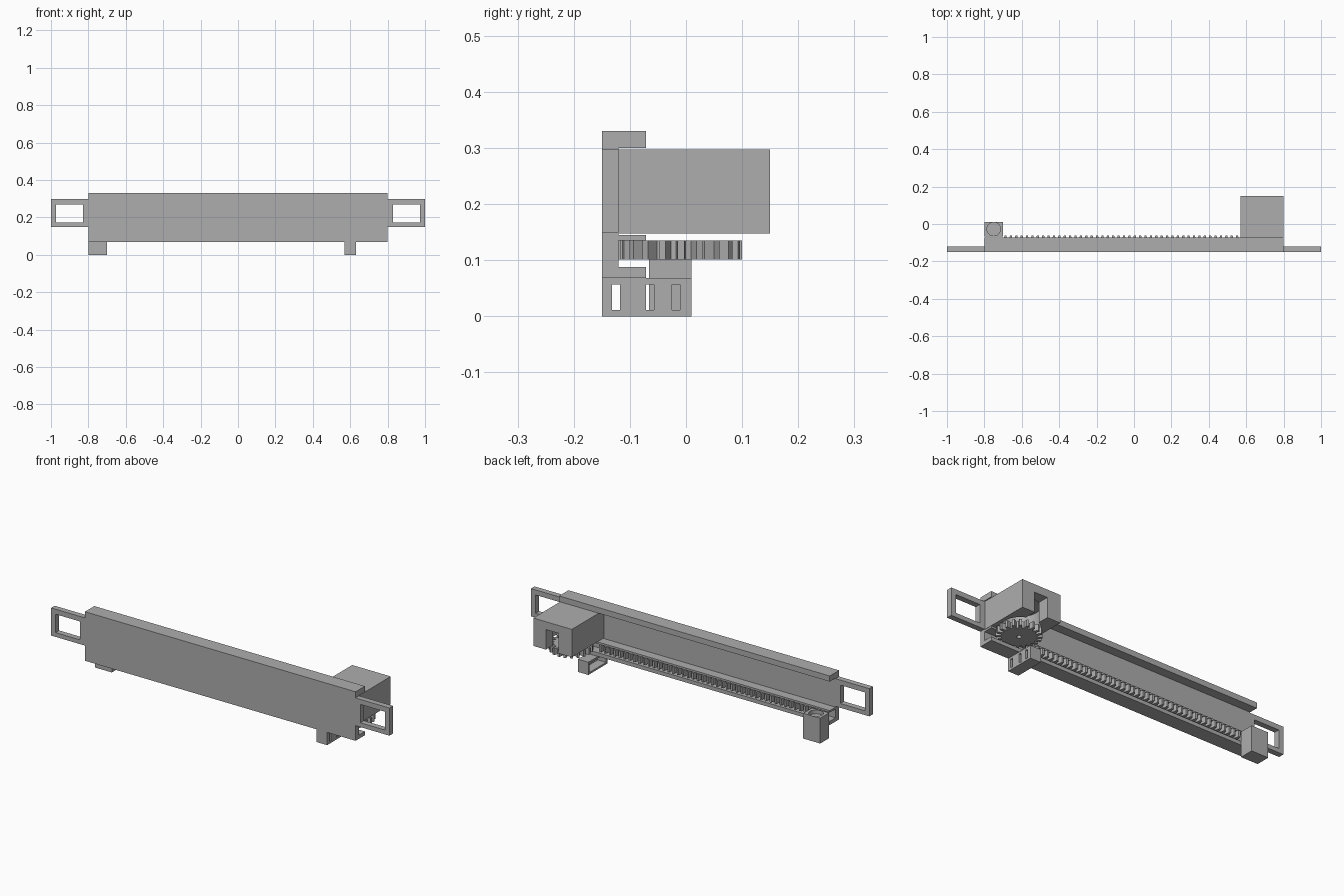
import bpy
import bmesh
from math import cos, sin, tau

cube = bpy.data.objects.get("Cube")
if cube:
    bpy.data.objects.remove(cube, do_unlink=True)

grey = bpy.data.materials.new("plain grey")
grey.use_nodes = True
grey.diffuse_color = (0.42, 0.42, 0.42, 1)
grey.node_tree.nodes["Principled BSDF"].inputs["Base Color"].default_value = (0.42, 0.42, 0.42, 1)


def prism(name, points, start, end, axis="Z"):
    """Extrude a profile: (x, y) points along Z, or (y, z) points along X."""
    bm = bmesh.new()
    place = (lambda a, b: (a, b, start)) if axis == "Z" else (lambda a, b: (start, a, b))
    face = bm.faces.new([bm.verts.new(place(a, b)) for a, b in points])
    moved = bmesh.ops.extrude_face_region(bm, geom=[face])["geom"]
    step = (0, 0, end - start) if axis == "Z" else (end - start, 0, 0)
    bmesh.ops.translate(bm, vec=step, verts=[v for v in moved if isinstance(v, bmesh.types.BMVert)])
    bmesh.ops.recalc_face_normals(bm, faces=bm.faces)
    mesh = bpy.data.meshes.new(name)
    bm.to_mesh(mesh)
    bm.free()
    mesh.materials.append(grey)
    obj = bpy.data.objects.new(name, mesh)
    bpy.context.collection.objects.link(obj)
    return obj


def box(name, x, y, z):
    return prism(name, [(x[0], y[0]), (x[1], y[0]), (x[1], y[1]), (x[0], y[1])], *z)


def cylinder(name, x, y, radius, z, sides=48):
    ring = [(x + radius * cos(tau * i / sides), y + radius * sin(tau * i / sides)) for i in range(sides)]
    return prism(name, ring, *z)


def cut(obj, *cutters):
    """Subtract each cutter, then discard it."""
    bpy.context.view_layer.objects.active = obj
    for cutter in cutters:
        cutter.hide_render = True
        mod = obj.modifiers.new("cut", "BOOLEAN")
        mod.operation = "DIFFERENCE"
        mod.solver = "EXACT"
        mod.object = cutter
        bpy.ops.object.modifier_apply(modifier=mod.name)
        bpy.data.objects.remove(cutter, do_unlink=True)


FRONT, INNER, LIP = -0.15, -0.12, -0.071
GEAR_X, GEAR_Y = 0.685, -0.009
GEAR_Z = (0.101, 0.135)

# Long rail: plate with a top lip and a channel along the bottom
prism("rail", [(FRONT, 0.068), (LIP, 0.068), (LIP, 0.088), (INNER, 0.088),
               (INNER, 0.135), (LIP, 0.135), (LIP, 0.145), (INNER, 0.145),
               (INNER, 0.30), (LIP, 0.30), (LIP, 0.33), (FRONT, 0.33)], -0.8, 0.8, "X")

# Window-like mounting ears at both ends
for side, sign in (("left", 1), ("right", -1)):
    ear = box(side + "_ear", sorted((sign * 0.8, sign)), (FRONT, INNER), (0.149, 0.297))
    cut(ear, box("window", sorted((sign * 0.828, sign * 0.973)), (-0.2, 0), (0.172, 0.27)))

# Toothed rack in the channel
pitch, count, rack_start = 0.0288, 44, -0.7
outline = [(-0.76, INNER), (-0.76, -0.088), (rack_start, -0.088)]
for i in range(count):
    x = rack_start + i * pitch
    outline += [(x + 0.003, -0.088), (x + 0.008, -0.061), (x + 0.018, -0.061), (x + 0.023, -0.088)]
outline += [(rack_start + count * pitch, -0.088), (rack_start + count * pitch, INNER)]
prism("rack", outline, *GEAR_Z)

# Pinion gear with a shaft hole
teeth = 20
rim = []
for i in range(teeth):
    for offset, radius in ((-0.32, 0.084), (-0.18, 0.109), (0.18, 0.109), (0.32, 0.084)):
        angle = tau * (i + offset) / teeth
        rim.append((GEAR_X + radius * cos(angle), GEAR_Y + radius * sin(angle)))
gear = prism("gear", rim, *GEAR_Z)
cut(gear, cylinder("shaft_hole", GEAR_X, GEAR_Y, 0.012, (0, 0.2), 20))

# Motor housing: round pocket open below, with a cable slot at the back
housing = box("motor_housing", (0.57, 0.798), (INNER, 0.15), (0.148, 0.297))
cut(housing,
    cylinder("pocket", GEAR_X, GEAR_Y + 0.01, 0.095, (0.1, 0.26)),
    box("cable_slot", (0.648, 0.724), (GEAR_Y, 0.2), (0.1, 0.255)))

# End stop with a shallow round recess on top
stop = box("end_stop", (-0.8, -0.7), (-0.066, 0.01), (0, 0.135))
cut(stop, cylinder("recess", -0.75, -0.027, 0.036, (0.115, 0.2)))

# Hollow foot with three slots through its outer wall
foot = box("slotted_foot", (0.57, 0.632), (FRONT, 0.01), (0, 0.068))
cut(foot, box("hollow", (0.5, 0.62), (-0.14, 0), (0.01, 0.058)),
    *[box("slot", (0.6, 0.7), (y, y + 0.014), (0.011, 0.057)) for y in (-0.132, -0.071, -0.025)])

# Smooth only the gently curved walls
for obj in bpy.context.collection.objects:
    obj.select_set(obj.name in ("motor_housing", "end_stop"))
bpy.ops.object.shade_smooth_by_angle()
